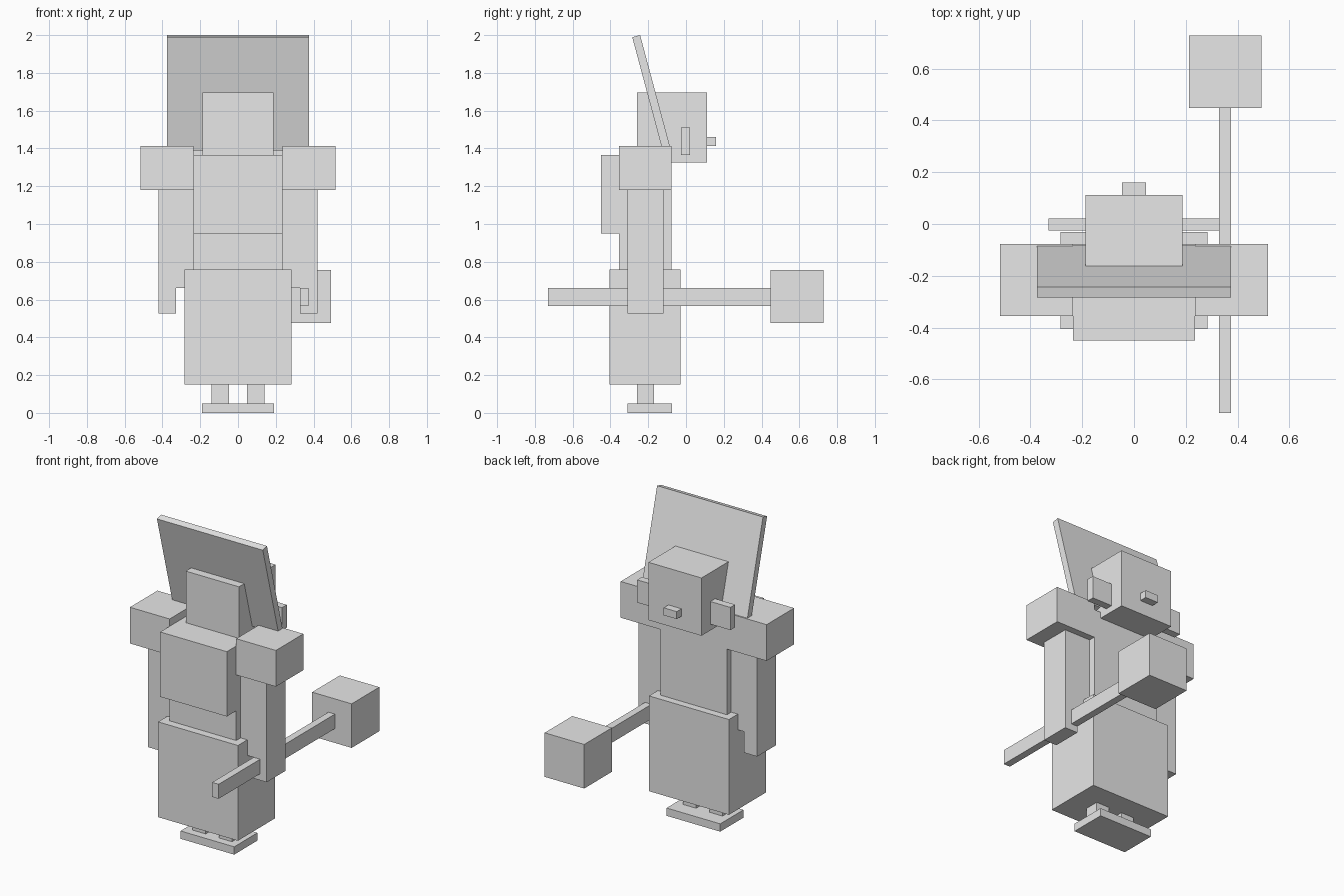
import bpy
import math

cube = bpy.data.objects.get("Cube")
if cube:
    bpy.data.objects.remove(cube, do_unlink=True)

# One plain grey for the whole figure
grey = bpy.data.materials.new("plain grey")
grey.use_nodes = True
colour = (0.8, 0.8, 0.8, 1.0)
grey.diffuse_color = colour
grey.node_tree.nodes["Principled BSDF"].inputs["Base Color"].default_value = colour


def box(name, x, y, z, tilt=0.0):
    """Box between the given (low, high) limits, tilted about x."""
    spans = (x, y, z)
    bpy.ops.mesh.primitive_cube_add(size=1, location=[sum(s) / 2 for s in spans])
    ob = bpy.context.object
    ob.name = ob.data.name = name
    size = [s[1] - s[0] for s in spans]
    for v in ob.data.vertices:
        v.co = [c * d for c, d in zip(v.co, size)]
    ob.rotation_euler.x = tilt
    ob.data.materials.append(grey)
    return ob


def pair(name, x, y, z):
    """The same box on both sides of the body."""
    box("left_" + name, x, y, z)
    box("right_" + name, (-x[1], -x[0]), y, z)


# Feet and legs
box("foot_plate", (-0.19, 0.19), (-0.31, -0.075), (0, 0.05))
pair("leg", (0.047, 0.14), (-0.26, -0.17), (0.05, 0.15))

# Body
box("skirt", (-0.283, 0.283), (-0.405, -0.03), (0.15, 0.76))
box("torso", (-0.236, 0.236), (-0.355, -0.077), (0.76, 1.365))
box("pack", (-0.236, 0.236), (-0.45, -0.355), (0.95, 1.365))

# Shoulders and arms
pair("shoulder", (0.236, 0.517), (-0.355, -0.077), (1.18, 1.412))
pair("arm", (0.236, 0.42), (-0.31, -0.12), (0.66, 1.18))
pair("hand", (0.328, 0.42), (-0.31, -0.12), (0.525, 0.66))

# Head
box("head", (-0.188, 0.188), (-0.26, 0.112), (1.325, 1.695))
pair("ear", (0.188, 0.33), (-0.026, 0.022), (1.365, 1.51))
box("nose", (-0.046, 0.046), (0.112, 0.16), (1.412, 1.46))

# Leaning panel behind the head
box("back_panel", (-0.375, 0.375), (-0.205, -0.162), (1.385, 2.005),
    tilt=math.radians(15))

# Hammer
box("hammer_handle", (0.328, 0.374), (-0.73, 0.45), (0.567, 0.66))
box("hammer_head", (0.212, 0.492), (0.447, 0.727), (0.475, 0.757))
